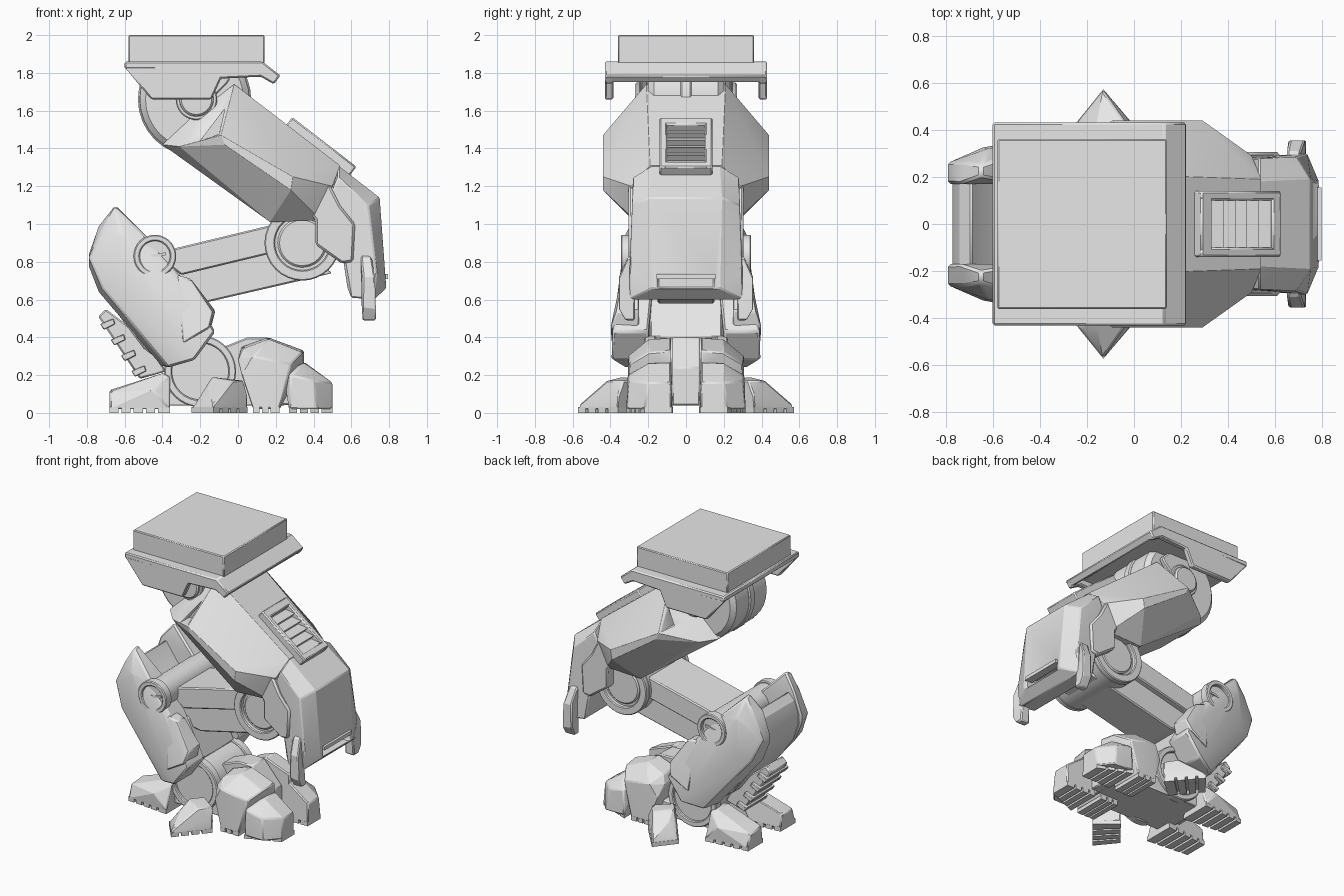
import bpy, bmesh, math

grey = bpy.data.materials.new("plain_grey")
grey.diffuse_color = (0.8, 0.8, 0.8, 1)


def make(name, bm, bevel=0.008):
    bmesh.ops.recalc_face_normals(bm, faces=bm.faces)
    me = bpy.data.meshes.new(name)
    bm.to_mesh(me)
    bm.free()
    me.materials.append(grey)
    me.shade_smooth()
    me.set_sharp_from_angle(angle=math.radians(20))
    ob = bpy.data.objects.new(name, me)
    bpy.context.collection.objects.link(ob)
    if bevel:
        m = ob.modifiers.new("edge", 'BEVEL')
        m.width, m.segments, m.limit_method = bevel, 1, 'ANGLE'
    return ob


def add_hull(bm, pts):
    vs = [bm.verts.new(p) for p in pts]
    r = bmesh.ops.convex_hull(bm, input=vs)
    junk = [g for g in r["geom_interior"] + r["geom_unused"] if isinstance(g, bmesh.types.BMVert)]
    bmesh.ops.delete(bm, geom=list(set(junk)), context='VERTS')


def hull(name, pts, pair=False, bevel=0.008):
    """Convex armour block from (x, z, y) points; one centred block or a mirrored pair."""
    bm = bmesh.new()
    if pair:
        for s in (1, -1):
            add_hull(bm, [(x, s * y, z) for x, z, y in pts])
    else:
        add_hull(bm, [(x, s * y, z) for x, z, y in pts for s in (1, -1)])
    bmesh.ops.dissolve_limit(bm, angle_limit=0.02, verts=bm.verts, edges=bm.edges)
    return make(name, bm, bevel)


def prism(name, outline, y0, y1, bevel=0.008):
    """Side outline (x, z) extruded across y; mirrored when y0 is positive."""
    bm = bmesh.new()
    for s in ((1, -1) if y0 > 0 else (1,)):
        f = bm.faces.new([bm.verts.new((x, s * y0, z)) for x, z in outline])
        r = bmesh.ops.extrude_face_region(bm, geom=[f])
        vs = [g for g in r["geom"] if isinstance(g, bmesh.types.BMVert)]
        bmesh.ops.translate(bm, vec=(0, s * (y1 - y0), 0), verts=vs)
    return make(name, bm, bevel)


def circle(x, z, r, n=32):
    return [(x + r * math.cos(2 * math.pi * i / n), z + r * math.sin(2 * math.pi * i / n)) for i in range(n)]


def disc(name, x, z, r, half, bevel=0.01):
    return prism(name, circle(x, z, r), -half, half, bevel)


def ring(name, x, z, r, r_in, y0, y1):
    """Raised rim on both ends of a joint."""
    bm = bmesh.new()
    n = 32
    for s in (1, -1):
        loops = [[bm.verts.new((px, s * y, pz)) for px, pz in circle(x, z, rad, n)]
                 for rad, y in ((r, y0), (r, y1), (r_in, y1), (r_in, y0))]
        for a in range(4):
            A, B = loops[a], loops[(a + 1) % 4]
            for i in range(n):
                j = (i + 1) % n
                bm.faces.new((A[i], A[j], B[j], B[i]))
    return make(name, bm, 0.006)


def cut(target, cutter):
    cutter.hide_render = True
    cutter.hide_viewport = False
    cutter.display_type = 'WIRE'
    m = target.modifiers.new("cut", 'BOOLEAN')
    m.object, m.operation, m.solver = cutter, 'DIFFERENCE', 'EXACT'
    target.modifiers.move(len(target.modifiers) - 1, 0)


def treads(name, quad, n):
    """Grip bars spread over a sole given by four (x, y) corners."""
    a, b, c, d = quad
    bm = bmesh.new()
    mix = lambda p, q, t: (p[0] + (q[0] - p[0]) * t, p[1] + (q[1] - p[1]) * t)
    for s in (1, -1):
        for i in range(n):
            t0, t1 = i / n, (i + 0.75) / n if i < n - 1 else 1
            foot = [mix(a, b, t0), mix(a, b, t1), mix(d, c, t1), mix(d, c, t0)]
            add_hull(bm, [(x, s * y, z) for x, y in foot for z in (0, 0.03)])
    make(name, bm, 0)


# Hip mount: slab, flange, front lip, side skirts
prism("top_slab", [(-.58, 1.85), (.14, 1.85), (.14, 2), (-.58, 2)], -.36, .36, 0.006)
prism("mount_flange", [(-.6, 1.82), (.11, 1.82), (.19, 1.745), (.225, 1.785), (.13, 1.86), (-.6, 1.86)], -.43, .43)
prism("mount_skirt", [(-.6, 1.83), (-.46, 1.66), (-.14, 1.66), (-.09, 1.77), (.12, 1.78),
                      (.19, 1.74), (.22, 1.78), (.13, 1.85)], .385, .43)
# Hip joint
disc("hip_drum", -.23, 1.66, .29, .2, 0.03)
disc("hip_hub", -.22, 1.66, .09, .27)
ring("hip_hub_rim", -.22, 1.66, .11, .085, .19, .25)
prism("hip_bracket", [(-.2, 1.6), (-.06, 1.74), (-.04, 1.77), (-.11, 1.84), (-.28, 1.84), (-.28, 1.66)], .2, .24)
prism("hip_back_band", circle(-.23, 1.66, .3), -.03, .03)

# Thigh armour with triangular recesses
thigh = hull("thigh_armour", [
    (-.02, 1.74, .21), (.54, 1.31, .19), (.5, 1.2, .29), (-.09, 1.47, .44), (-.07, 1.42, .44),
    (.29, 1.25, .44), (.28, 1.18, .44), (-.31, 1.41, .3), (-.4, 1.42, .2), (-.25, 1.56, .2),
    (.17, 1.01, .27), (.44, 1.02, .27)])
cut(thigh, prism("thigh_recess_cutter", [(-.07, 1.61), (-.2, 1.44), (-.1, 1.475)], .27, .6, 0))


# Louvred vent lying on the thigh slope
def slope(t, n):
    return (.26 + .79 * t + .61 * n, 1.53 - .61 * t + .79 * n)


def slope_box(name, t0, t1, n0, n1, y0, y1):
    prism(name, [slope(t0, n0), slope(t1, n0), slope(t1, n1), slope(t0, n1)], y0, y1)


slope_box("vent_side_rail", 0, .43, -.03, .045, .1, .14)
slope_box("vent_upper_rail", 0, .06, -.03, .045, -.12, .12)
slope_box("vent_lower_rail", .38, .43, -.03, .045, -.12, .12)
for i in range(5):
    t = .06 + .064 * i
    prism("vent_louvre", [slope(t, -.02), slope(t + .064, -.02), slope(t + .064, .035), slope(t, .0)], -.11, .11, 0)

# Knee armour: front shell with slot, cheeks, fangs
knee = hull("knee_shell", [
    (.53, 1.31, .18), (.75, 1.14, .19), (.785, .66, .18), (.74, .62, .18), (.53, 1.25, .28),
    (.69, 1.1, .285), (.735, .74, .3), (.72, .6, .3), (.6, .61, .29), (.58, .66, .28),
    (.6, .85, .28), (.5, 1.18, .28)], bevel=0.012)
cut(knee, prism("knee_slot_cutter", [(.7, .66), (.9, .66), (.9, .73), (.7, .73)], -.15, .15, 0))
prism("knee_slot_lip", [(.74, .71), (.795, .71), (.795, .735), (.74, .735)], -.155, .155, 0)
prism("knee_cheek", [(.3, 1.17), (.48, 1.22), (.54, 1.1), (.62, 1.0), (.61, .8), (.55, .79),
                     (.41, .89), (.41, 1.02)], .22, .305, 0.012)
hull("knee_fang", [(.65, .85, .27), (.7, .84, .27), (.65, .82, .31), (.71, .82, .31), (.66, .72, .355),
                   (.725, .72, .355), (.73, .55, .355), (.655, .56, .355), (.73, .49, .27), (.66, .49, .27),
                   (.73, .49, .32), (.66, .49, .32)], pair=True)

# Knee joint and shin link
disc("knee_drum", .34, .9, .2, .22)
ring("knee_rim", .34, .9, .2, .145, .21, .25)
disc("knee_hub", .34, .9, .13, .235)
prism("link_upper_bar", [(-.44, .84), (-.34, .87), (.2, 1.0), (.34, .9), (.2, .85), (-.3, .73)], -.19, .19)
prism("link_lower_bar", [(-.4, .75), (.3, .88), (.5, .74), (.33, .7), (-.19, .58), (-.3, .6)], -.15, .15)

# Rear pivot
disc("rear_pivot", -.44, .83, .1, .32)
ring("rear_pivot_rim", -.44, .83, .113, .08, .28, .345)
prism("rear_pivot_slot", [(-.5, .815), (-.38, .835), (-.38, .85), (-.5, .83)], -.33, .33, 0)

# Calf armour: side shells, raised panels, centre, rear vent
hull("calf_side", [
    (-.65, 1.1, .2), (-.65, 1.09, .25), (-.74, .99, .17), (-.79, .84, .17), (-.79, .77, .17), (-.74, .64, .17),
    (-.79, .82, .26), (-.72, .66, .29), (-.72, .97, .26), (-.62, .95, .32), (-.64, .7, .325), (-.4, .24, .2),
    (-.37, .24, .33), (-.23, .28, .395), (-.12, .43, .39), (-.12, .43, .2), (-.23, .28, .2),
    (-.3, .72, .33), (-.3, .72, .17), (-.47, .92, .31), (-.47, .92, .17)], pair=True, bevel=0.012)
hull("calf_front_panel", [(-.32, .73, .25), (-.25, .71, .25), (-.12, .54, .25), (-.14, .46, .25), (-.3, .36, .25),
                          (-.32, .73, .34), (-.25, .71, .335), (-.13, .53, .37), (-.15, .45, .4), (-.29, .37, .395)],
     pair=True)
prism("calf_centre", [(-.69, .98), (-.74, .93), (-.77, .84), (-.77, .77), (-.73, .65), (-.5, .34), (-.36, .24),
                      (-.16, .4), (-.28, .66), (-.45, .72), (-.6, .85)], -.19, .19)
prism("calf_rear_vent", [(-.7, .55), (-.74, .51), (-.52, .18), (-.38, .22), (-.5, .4)], -.1, .1)
for i in range(4):
    x, z = -.71 + .055 * i, .47 - .083 * i
    prism("calf_vent_fin", [(x - .02, z), (x + .05, z + .03), (x + .06, z), (x, z - .03)], -.125, .125, 0.004)

# Ankle
disc("ankle_drum", -.2, .22, .18, .2)
ring("ankle_rim", -.2, .22, .19, .15, .16, .22)
prism("foot_core", [(-.45, .05), (-.37, .18), (-.1, .34), (.05, .4), (.16, .4), (.3, .24), (.3, .04)], -.075, .075)
prism("foot_base", [(-.42, .04), (-.38, .11), (.15, .16), (.25, .04)], -.2, .2)

# Front toes: knuckle and tip
hull("front_knuckle", [
    (0, .29, .08), (.02, .35, .08), (.16, .4, .08), (.35, .33, .08), (.35, .25, .08), (.22, .02, .07), (.08, .02, .07),
    (.03, .34, .21), (.16, .39, .2), (.34, .32, .2), (0, .28, .24), (.08, .3, .31), (.28, .26, .3),
    (.08, .02, .31), (.22, .02, .31), (.02, .2, .29)], pair=True)
hull("front_toe", [
    (.5, .02, .075), (.5, .02, .22), (.42, .02, .315), (.27, .02, .315), (.27, .02, .07),
    (.5, .16, .08), (.5, .16, .2), (.35, .27, .08), (.35, .265, .2), (.24, .22, .08), (.24, .21, .24),
    (.4, .17, .3), (.28, .2, .31)], pair=True)
treads("front_toe_tread", [(.27, .07), (.5, .075), (.5, .22), (.27, .315)], 4)
treads("front_knuckle_tread", [(.08, .07), (.22, .07), (.22, .31), (.08, .31)], 3)

# Side toes, turned outward
hull("side_toe", [
    (-.245, .02, .43), (-.13, .02, .572), (.05, .02, .36), (-.09, .02, .24), (-.13, .045, .565), (-.21, .06, .45),
    (-.16, .13, .42), (-.14, .19, .34), (.03, .17, .33), (.05, .1, .355), (-.03, .17, .42), (-.09, .18, .25)],
    pair=True)
treads("side_toe_tread", [(-.245, .43), (-.09, .24), (.05, .36), (-.13, .572)], 4)

# Rear toes
hull("rear_toe", [
    (-.68, .02, .1), (-.68, .02, .27), (-.36, .02, .07), (-.36, .02, .3), (-.68, .12, .11), (-.68, .11, .24),
    (-.4, .21, .1), (-.4, .21, .22), (-.36, .2, .1), (-.36, .19, .24), (-.45, .12, .3)], pair=True)
treads("rear_toe_tread", [(-.68, .1), (-.36, .07), (-.36, .3), (-.68, .27)], 5)
